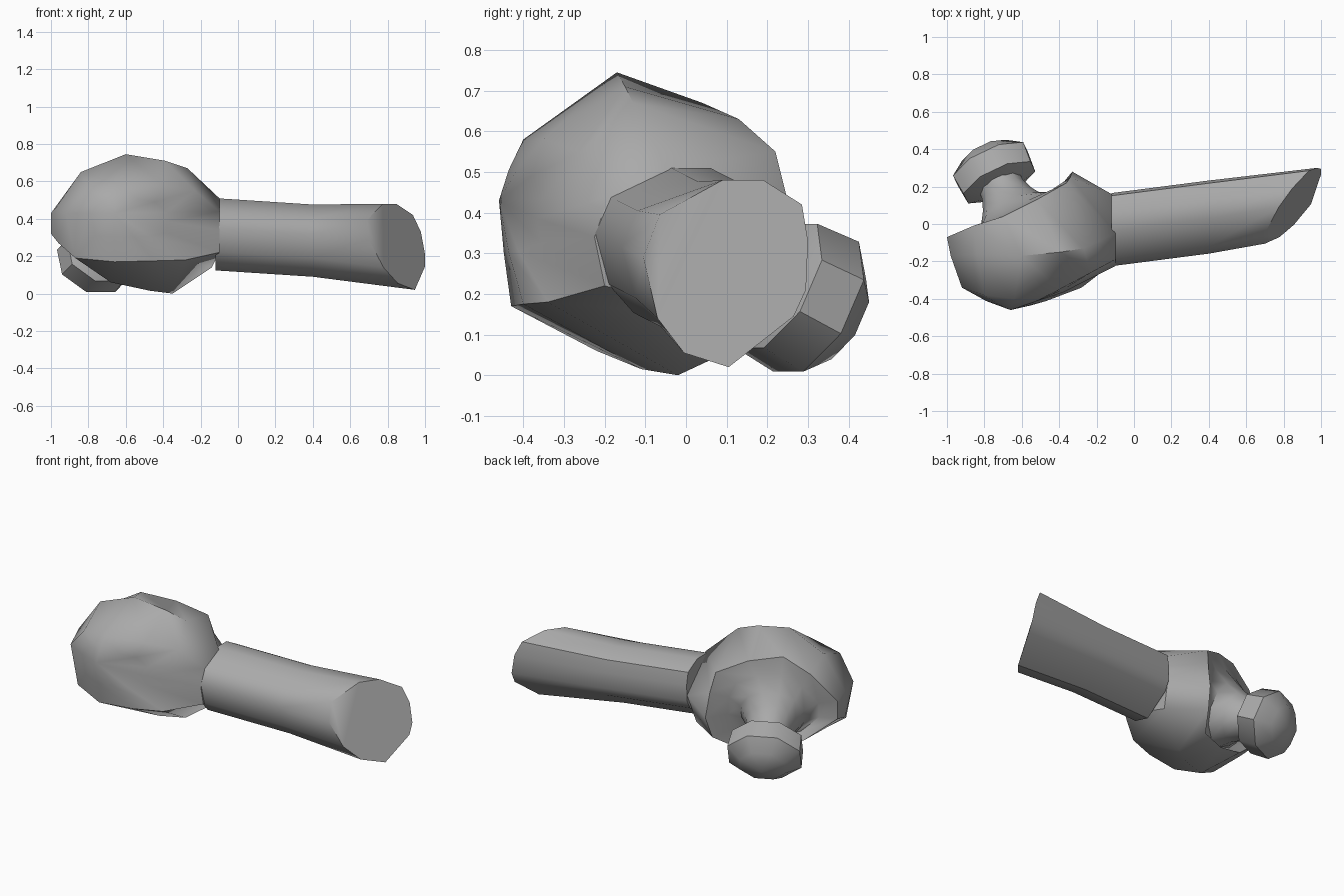
import bpy
import bmesh
from math import radians, sin, cos, tau
from mathutils import Vector

default = bpy.data.objects.get("Cube")
if default:
    bpy.data.objects.remove(default, do_unlink=True)

# One plain colour
grey = bpy.data.materials.new("plain_grey")
grey.use_nodes = True
colour = (0.4, 0.4, 0.4, 1)
grey.diffuse_color = colour
shader = next(n for n in grey.node_tree.nodes if n.type == "BSDF_PRINCIPLED")
shader.inputs["Base Color"].default_value = colour
shader.inputs["Roughness"].default_value = 0.7


def loft(name, rings, smooth_angle, end_tip=None):
    """Bridge equal rings of points; close the ends flat, or the last with a fan."""
    bm = bmesh.new()
    loops = [[bm.verts.new(p) for p in ring] for ring in rings]
    count = len(loops[0])
    for a, b in zip(loops, loops[1:]):
        for i in range(count):
            j = (i + 1) % count
            bm.faces.new((a[i], a[j], b[j], b[i]))
    bm.faces.new(loops[0])
    if end_tip is None:
        bm.faces.new(loops[-1])
    else:
        centre = bm.verts.new(end_tip)
        for i in range(count):
            bm.faces.new((loops[-1][i], loops[-1][(i + 1) % count], centre))
    bmesh.ops.recalc_face_normals(bm, faces=bm.faces[:])
    mesh = bpy.data.meshes.new(name)
    bm.to_mesh(mesh)
    bm.free()
    mesh.materials.append(grey)
    obj = bpy.data.objects.new(name, mesh)
    bpy.context.scene.collection.objects.link(obj)
    bpy.ops.object.select_all(action="DESELECT")
    obj.select_set(True)
    bpy.context.view_layer.objects.active = obj
    bpy.ops.object.shade_smooth_by_angle(angle=radians(smooth_angle))


def points(outline):
    return [Vector(p) for p in outline]


# Knob and stalk share one tilted axis
axis = Vector((-.39, .82, -.43)).normalized()
side = axis.cross(Vector((0, 0, 1))).normalized()
up = side.cross(axis)
knob_base = Vector((-.72, .222, .22))


def axis_ring(offset, radius, sides, squash=1):
    """Ring around the axis, running from the right edge over the top."""
    centre = knob_base + axis * offset
    turns = [tau * (.5 - (i + .5) / sides) for i in range(sides)]
    return [centre + radius * (side * cos(t) + up * sin(t) * squash) for t in turns]


# Domed shell: back rim, widest crease and front face outline
rim = points([
    (-1, -.07, .43), (-.86, -.01, .58), (-.7, .04, .67), (-.52, .13, .63),
    (-.36, .22, .55), (-.34, .25, .43), (-.33, .28, .28), (-.35, .24, .15),
    (-.42, .13, .07), (-.6, .05, .08), (-.8, -.02, .15), (-1, -.07, .32)])
crease = points([
    (-.98, -.17, .45), (-.84, -.16, .65), (-.6, -.17, .745), (-.39, -.15, .71),
    (-.27, -.13, .67), (-.1, -.05, .51), (-.12, .16, .32), (-.14, .1, .14),
    (-.35, -.02, 0), (-.47, -.11, .015), (-.68, -.22, .06), (-.96, -.2, .27)])
front = points([
    (-.92, -.34, .43), (-.8, -.38, .56), (-.64, -.4, .58), (-.4, -.35, .58),
    (-.23, -.26, .55), (-.1, -.19, .44), (-.1, -.225, .34), (-.1, -.2, .22),
    (-.28, -.34, .18), (-.45, -.4, .175), (-.66, -.43, .17), (-.87, -.34, .19)])
nose = Vector((-.66, -.46, .43))

# Rounded front, bulging towards its nose
bulge = []
for p in front:
    q = p.lerp(nose, .5)
    q.y = nose.y + (p.y - nose.y) * .4
    bulge.append(q)

# The hollow back sweeps from the rim up into the stalk
root = axis_ring(-.2, .19, 12)
dish = [p.lerp(q, .6) - axis * .025 for p, q in zip(rim, root)]
loft("domed_shell", [axis_ring(.02, .12, 12), axis_ring(-.06, .125, 12),
                     axis_ring(-.13, .15, 12), root, dish, rim, crease, front, bulge],
     50, end_tip=nose)

# Handle: one outline carried along the shaft and cut off at a slant
outline = [(-.105, .29), (-.065, .395), (.09, .48), (.19, .48), (.285, .42),
           (.3, .33), (.295, .21), (.265, .145), (.105, .02), (-.005, .055),
           (-.07, .14)]


def shaft_ring(x, y, z, half):
    return [(x, y + (py - .0975) / .2 * half, z + (pz - .25) / .23 * half)
            for py, pz in outline]


cut = [(min(1, .7 + .72 * (y + .105) - .35 * (z - .29)), y, z) for y, z in outline]
loft("handle", [shaft_ring(-.12, -.03, .317, .193),
                shaft_ring(.4, .037, .283, .193), cut], 43)

# Faceted knob
loft("knob", [axis_ring(-.03, .13, 8, .85), axis_ring(0, .215, 8, .85),
              axis_ring(.12, .225, 8, .85), axis_ring(.19, .14, 8, .85)],
     42, end_tip=knob_base + axis * .235)
